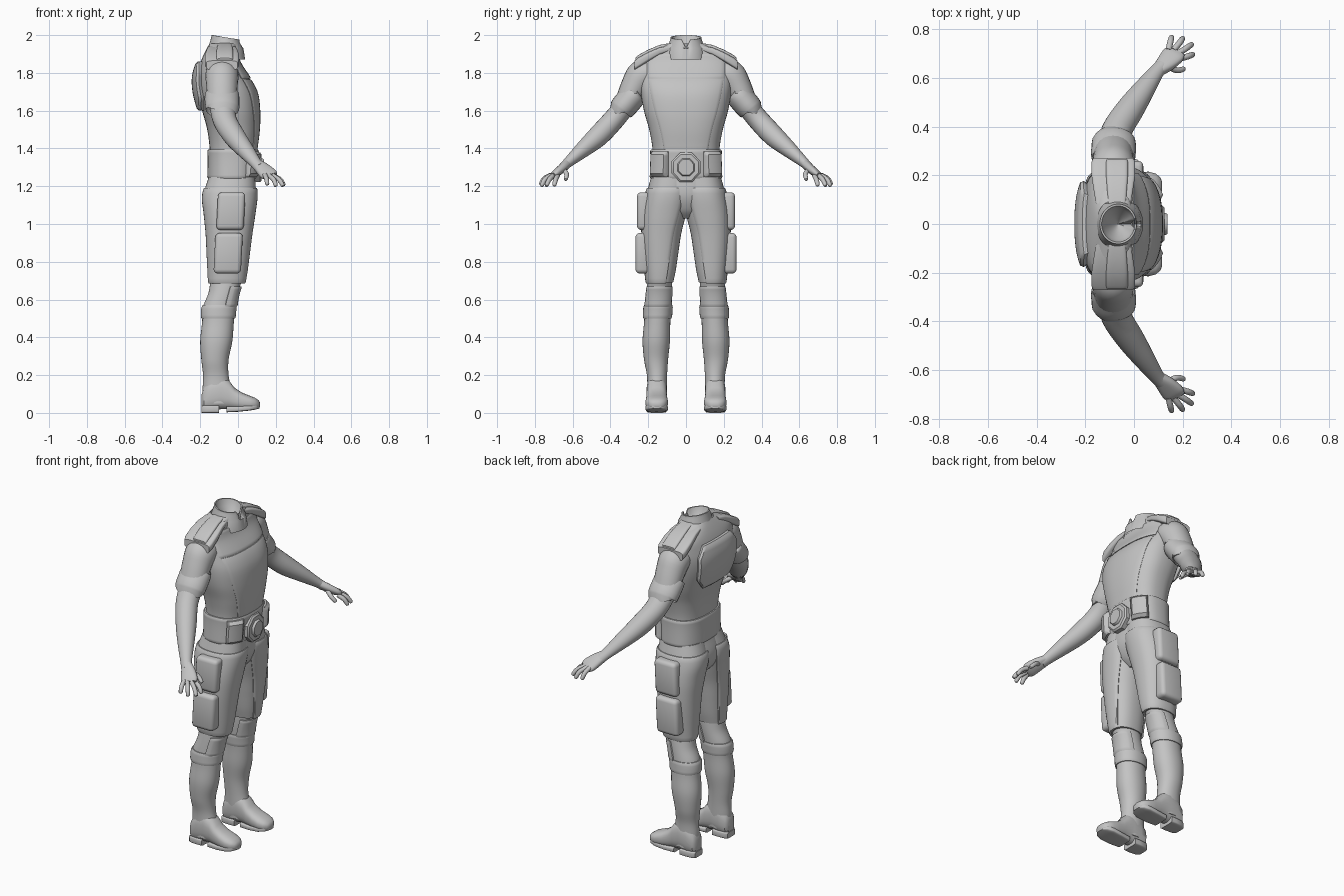
import bpy, bmesh, math
from mathutils import Vector

if "Cube" in bpy.data.objects:
    bpy.data.objects.remove(bpy.data.objects["Cube"])

grey = bpy.data.materials.new("plain grey")
grey.diffuse_color = (0.55, 0.55, 0.55, 1)
grey.use_nodes = True
grey.node_tree.nodes["Principled BSDF"].inputs["Base Color"].default_value = grey.diffuse_color


def sample(table, t):
    """Smooth interpolation of rows keyed by their first value."""
    n = len(table)
    t = min(max(t, table[0][0]), table[-1][0])
    i = max(k for k in range(n - 1) if table[k][0] <= t)
    a, b = table[i], table[i + 1]
    p, q = table[max(i - 1, 0)], table[min(i + 2, n - 1)]
    h = b[0] - a[0]
    u = (t - a[0]) / h
    out = []
    for c in range(1, len(a)):
        m0 = (b[c] - p[c]) / (b[0] - p[0]) * h
        m1 = (q[c] - a[c]) / (q[0] - a[0]) * h
        out.append((2*u**3 - 3*u**2 + 1) * a[c] + (u**3 - 2*u**2 + u) * m0
                   + (3*u**2 - 2*u**3) * b[c] + (u**3 - u**2) * m1)
    return out


def oval(ang, n):
    c, s = math.cos(ang), math.sin(ang)
    return (math.copysign(abs(c) ** (2 / n), c), math.copysign(abs(s) ** (2 / n), s))


def grid(name, rows, closed, caps=False, mirror=False, fix=False):
    """Skin rows of points with quads."""
    bm = bmesh.new()
    vs = [[bm.verts.new(p) for p in r] for r in rows]
    m = len(rows[0])
    for r0, r1 in zip(vs, vs[1:]):
        for j in range(m if closed else m - 1):
            k = (j + 1) % m
            bm.faces.new((r0[j], r0[k], r1[k], r1[j]))
    if caps:
        bm.faces.new(vs[0][::-1])
        bm.faces.new(vs[-1])
    if fix:
        bmesh.ops.recalc_face_normals(bm, faces=bm.faces)
    me = bpy.data.meshes.new(name)
    bm.to_mesh(me)
    bm.free()
    return add(name, me, mirror)


def add(name, me, mirror):
    ob = bpy.data.objects.new(name, me)
    bpy.context.collection.objects.link(ob)
    me.materials.append(grey)
    if mirror:
        ob.modifiers.new("mirror", 'MIRROR').use_axis = (False, True, False)
    return ob


def surf(table, z, ang, off, n):
    xb, xf, yi, yo = sample(table, z)
    c, s = oval(ang, n)
    return ((xb + xf) / 2 + ((xf - xb) / 2 + off) * c,
            (yi + yo) / 2 + ((yo - yi) / 2 + off) * s, z)


def body(name, table, z0, z1, n=2.3, nz=30, mirror=False, caps=True):
    rows = [[surf(table, z0 + (z1 - z0) * i / nz, math.tau * j / 48, 0, n) for j in range(48)]
            for i in range(nz + 1)]
    return grid(name, rows, True, caps, mirror)


def pad(name, table, z0, z1, lo, hi, off, n=2.3, nz=14, na=18, mirror=False, edge=0.05):
    """Raised panel that hugs a body, its rim sunk into the surface. lo, hi: degrees at t."""
    ts = [0, 0] + [edge + (1 - 2 * edge) * i / nz for i in range(nz + 1)] + [1, 1]
    full = hi(0) - lo(0) >= 360
    rows = []
    for i, t in enumerate(ts):
        a, b = lo(t), hi(t)
        us = [k / 48 for k in range(48)] if full else \
            [0, 0] + [edge + (1 - 2 * edge) * k / na for k in range(na + 1)] + [1, 1]
        row = []
        for j, u in enumerate(us):
            d = min(i, len(ts) - 1 - i)
            if not full:
                d = min(d, j, len(us) - 1 - j)
            o = -0.006 if d == 0 else off * (0.6 if d == 1 else 1)
            row.append(surf(table, z0 + (z1 - z0) * t, math.radians(a + (b - a) * u), o, n))
        rows.append(row)
    return grid(name, rows, full, False, mirror)


def tube(name, pts, n=2.0, steps=4, seg=24):
    """Mirrored tube through (x, y, z, in-plane radius, x-ward radius)."""
    table = [(i, *p) for i, p in enumerate(pts)]
    total = (len(pts) - 1) * steps
    s = [sample(table, i / steps) for i in range(total + 1)]
    rows = []
    for i, p in enumerate(s):
        t = (Vector(s[min(i + 1, total)][:3]) - Vector(s[max(i - 1, 0)][:3])).normalized()
        u = t.cross(Vector((1, 0, 0))).normalized()
        v = u.cross(t)
        rows.append([Vector(p[:3]) + u * p[3] * a + v * p[4] * b
                     for a, b in (oval(math.tau * j / seg, n) for j in range(seg))])
    return grid(name, rows, True, True, True, True)


def box(name, loc, size, bevel, mirror=False, tilt=0):
    bm = bmesh.new()
    bmesh.ops.create_cube(bm, size=1)
    for v in bm.verts:
        v.co = Vector(a * b for a, b in zip(v.co, size))
    bmesh.ops.bevel(bm, geom=bm.edges[:], offset=bevel, segments=3, profile=0.5, affect='EDGES')
    for v in bm.verts:
        v.co += Vector(loc) + Vector((tilt * v.co.z, 0, 0))
    me = bpy.data.meshes.new(name)
    bm.to_mesh(me)
    bm.free()
    return add(name, me, mirror)


# rows: z, back x, front x, inner y, outer y
TORSO = [(z, b, f, -w, w) for z, b, f, w in (
    (1.22, -.15, .085, .18), (1.39, -.15, .097, .177), (1.5, -.163, .11, .195),
    (1.6, -.19, .112, .223), (1.7, -.215, .098, .24), (1.78, -.218, .055, .245),
    (1.85, -.20, .01, .245), (1.89, -.185, -.005, .235), (1.93, -.165, -.005, .16),
    (1.955, -.15, .0, .095))]
LEG = [(.69, -.15, .032, .068, .205), (.75, -.153, .042, .055, .212), (.85, -.158, .055, .04, .222),
       (.95, -.163, .068, .025, .228), (1.05, -.173, .083, .0, .226), (1.15, -.182, .095, -.02, .21),
       (1.25, -.155, .09, -.03, .185)]
CALF = [(.05, -.18, -.03, .105, .205), (.12, -.187, -.035, .102, .205), (.2, -.185, -.05, .1, .207),
        (.28, -.194, -.05, .095, .222), (.38, -.2, -.03, .085, .23), (.48, -.19, -.022, .083, .222),
        (.56, -.185, -.015, .078, .218), (.64, -.155, .0, .075, .21), (.72, -.145, .03, .075, .2)]
PELVIS = [(1.03, -.11, .02, -.05, .05), (1.07, -.16, .06, -.10, .10),
          (1.15, -.18, .092, -.15, .15), (1.25, -.155, .09, -.18, .18)]

# shirt, vest panels and back plate
body("torso", TORSO, 1.22, 1.955, 2.5, 44, caps=False)
pad("vest_front", TORSO, 1.38, 1.765, lambda t: -35 - 14 * t, lambda t: 35 + 14 * t, .006, 2.5, edge=.02)
pad("chest_yoke", TORSO, 1.77, 1.90, lambda t: -52, lambda t: 52, .009, 2.5, edge=.05)
oct_w = lambda t: 24 + 14 * min(1, 4 * t, 4 * (1 - t))
pad("back_plate", TORSO, 1.6, 1.86, lambda t: 180 - oct_w(t), lambda t: 180 + oct_w(t), .026, 2.5)

# collar with a front notch and a hollow funnel inside
rows = []
for z, r, top in ((1.87, .112, 0), (1.93, .102, 0), (1.985, .084, 1), (2.0, .082, 1),
                  (2.0, .074, 1), (1.96, .062, 1), (1.88, .002, 0)):
    row = []
    for j in range(64):
        a = math.tau * j / 64
        near = max(0, 1 - abs((a + math.pi) % math.tau - math.pi) / .3)
        row.append((-.065 + .92 * r * math.cos(a), r * math.sin(a),
                    z - top * (.012 * (1 + math.cos(a)) + .045 * near)))
    rows.append(row)
grid("collar", rows, True)

# shoulder caps and straps
for name, x0, x1, up, y1 in (("shoulder_cap", -.175, .005, 0, .272), ("shoulder_strap", -.115, -.025, .013, .268)):
    rows = []
    for y, z, k, h in ((.085, 1.945, .8, .03), (.14, 1.935, .9, .04), (.2, 1.91, 1, .05),
                       (.255, 1.88, 1, .055), (y1, 1.865, .92, .05)):
        cx, w = (x0 + x1) / 2, (x1 - x0) / 2 * k
        rows.append([(cx + w * a, y, z + up - h / 2 + h / 2 * b)
                     for a, b in (oval(math.tau * (j + .5) / 32, 5) for j in range(32))])
    grid(name, rows, True, True, True, True)

# belt, pouches and buckle
pad("belt", TORSO, 1.24, 1.395, lambda t: 0, lambda t: 360, .013, 2.5, edge=.06)
pad("belt_pouch", TORSO, 1.25, 1.385, lambda t: 24, lambda t: 62, .04, 2.5, mirror=True, edge=.12)
for name, x0, x1, k in (("buckle", .07, .125, 1), ("buckle_boss", .12, .138, .6)):
    rows = []
    for x, m in ((x0, 1), (x1 - .008, 1), (x1, .88)):
        rows.append([(x, .082 * k * m * math.cos(a), 1.30 + .085 * k * m * math.sin(a))
                     for a in (math.tau * (j + .5) / 8 for j in range(8))])
    grid(name, rows, True, True, fix=True)

# trousers
body("pelvis", PELVIS, 1.03, 1.25, 2.3, 16)
body("trouser_leg", LEG, .69, 1.25, 2.3, 30, mirror=True)
pad("outer_thigh_panel", LEG, .685, 1.19, lambda t: -22 - 20 * t, lambda t: 205, .009,
    nz=24, na=28, mirror=True, edge=.015)
box("upper_thigh_pack", (-.038, .222, 1.068), (.145, .075, .2), .022, True, .05)
box("lower_thigh_pack", (-.052, .23, .845), (.145, .075, .215), .022, True, .05)

# boots, knee cuffs and soles
body("boot_shaft", CALF, .05, .72, 2.1, 40, mirror=True)
pad("knee_cuff", CALF, .50, .57, lambda t: 0, lambda t: 360, .008, 2.1, nz=6, edge=.15)\
    .modifiers.new("mirror", 'MIRROR').use_axis = (False, True, False)
pad("knee_pad", CALF, .56, .67, lambda t: -70, lambda t: 70, .012, 2.1, mirror=True, edge=.1)


def foot(name, rings, n):
    rows = [[(x, .155 + w * a, (b + t) / 2 + (t - b) / 2 * c)
             for a, c in (oval(math.tau * j / 32, n) for j in range(32))] for x, b, t, w in rings]
    grid(name, rows, True, True, True, True)


foot("boot_foot", [(-.192, .03, .1, .03), (-.18, .015, .14, .045), (-.14, .01, .19, .053),
                   (-.09, .02, .2, .054), (-.05, .02, .175, .054), (-.02, .018, .135, .055),
                   (.02, .015, .108, .058), (.06, .015, .092, .06), (.09, .018, .08, .052),
                   (.108, .022, .068, .036), (.116, .032, .055, .018)], 2.5)
foot("boot_heel", [(-.194, .0, .035, .035), (-.18, .0, .04, .048), (-.13, .0, .04, .052), (-.1, .0, .04, .05)], 6)
foot("boot_sole", [(-.06, .003, .035, .05), (0, .006, .035, .058), (.06, .012, .04, .06),
                   (.095, .018, .045, .048), (.115, .024, .045, .02)], 5)

# sleeves with rolled cuffs and a tab
tube("sleeve", [(-.085, .18, 1.80, .07, .085), (-.085, .23, 1.785, .085, .088), (-.085, .27, 1.73, .075, .083),
                (-.085, .31, 1.65, .064, .078)])
tube("sleeve_cuff", [(-.085, .272, 1.69, .058, .08), (-.085, .277, 1.683, .069, .091),
                     (-.083, .338, 1.612, .069, .09), (-.083, .344, 1.604, .056, .078)], steps=3)
tube("cuff_tab", [(-.08, .322, 1.70, .02, .022), (-.08, .375, 1.638, .02, .022)], n=6)

# bare arms and hands
tube("forearm", [(-.083, .31, 1.64, .055, .07), (-.07, .385, 1.55, .057, .063), (-.02, .465, 1.465, .056, .058),
                 (.035, .545, 1.395, .043, .047), (.092, .625, 1.325, .027, .032), (.115, .65, 1.30, .025, .032)])
tube("palm", [(.10, .632, 1.318, .022, .028), (.13, .66, 1.292, .023, .04), (.16, .693, 1.265, .02, .047),
              (.172, .71, 1.253, .013, .04)], n=2.5)
for name, base, mid, tip in (
        ("index_finger", (.19, .68, 1.255), (.224, .69, 1.235), (.242, .697, 1.207)),
        ("middle_finger", (.182, .702, 1.257), (.217, .724, 1.235), (.237, .738, 1.205)),
        ("ring_finger", (.163, .715, 1.257), (.189, .747, 1.235), (.2, .763, 1.205)),
        ("little_finger", (.142, .715, 1.26), (.15, .751, 1.24), (.155, .768, 1.212)),
        ("thumb", (.135, .65, 1.29), (.175, .632, 1.265), (.203, .637, 1.238))):
    r = .0125
    end = Vector(tip) + (Vector(tip) - Vector(mid)).normalized() * .007
    tube(name, [(*base, r, r), (*mid, r, r), (*tip, r * .85, r * .85), (*end, r * .3, r * .3)], steps=3, seg=12)

# smooth shading with crisp edges
for ob in bpy.context.collection.objects:
    ob.select_set(True)
    bpy.context.view_layer.objects.active = ob
bpy.ops.object.shade_smooth_by_angle(angle=math.radians(40))
